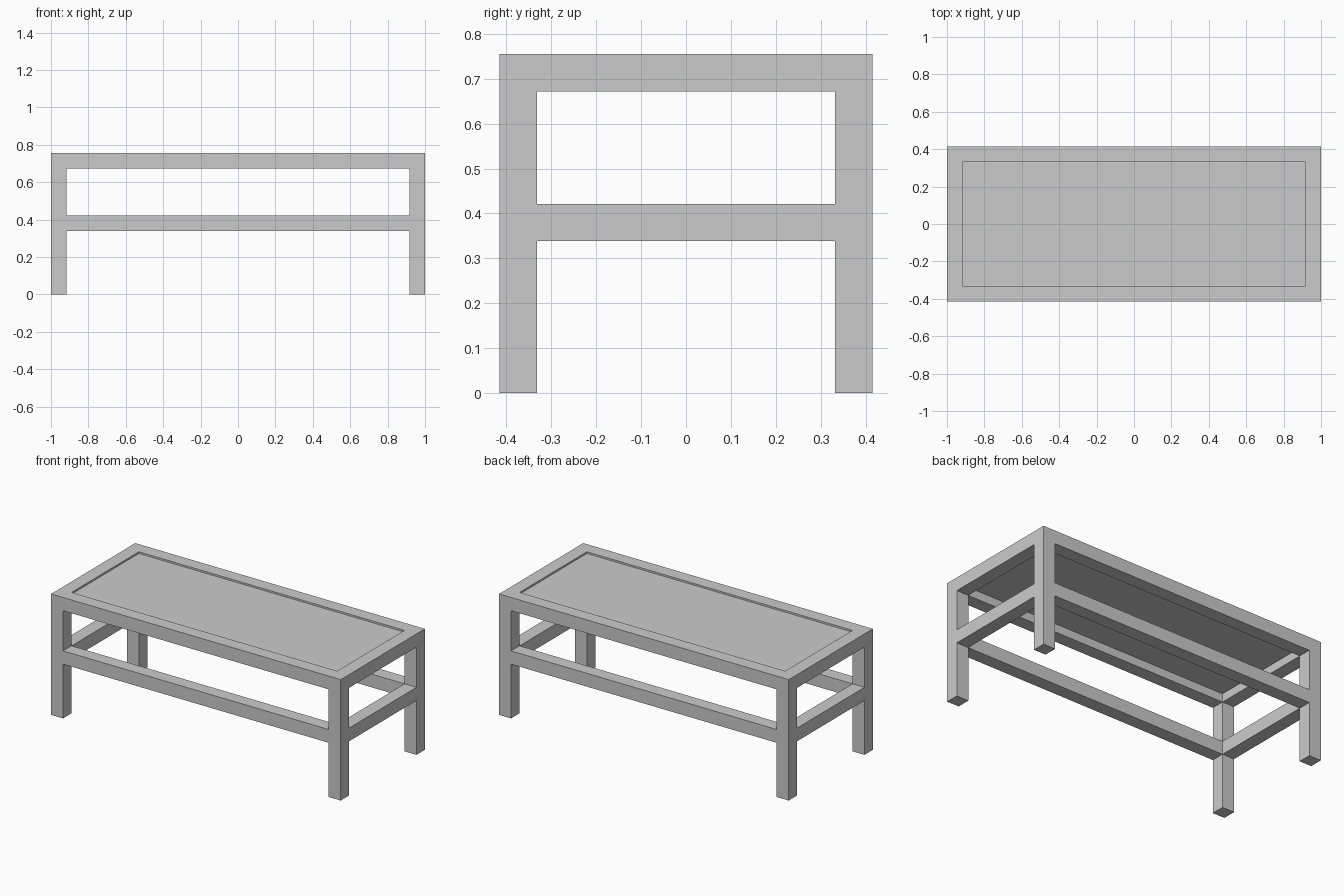
import bpy

if "Cube" in bpy.data.objects:
    bpy.data.objects.remove(bpy.data.objects["Cube"])

LENGTH, DEPTH, HEIGHT = 2.0, 0.83, 0.755
BAR = 0.083                      # square section of legs and rails
X = LENGTH / 2 - BAR / 2         # leg centre lines
Y = DEPTH / 2 - BAR / 2
INNER_X, INNER_Y = LENGTH - 2 * BAR, DEPTH - 2 * BAR


def box(name, centre, size):
    bpy.ops.mesh.primitive_cube_add(size=1, location=centre)
    obj = bpy.context.object
    obj.name = name
    obj.scale = size
    bpy.ops.object.transform_apply(location=False, rotation=False, scale=True)
    return obj


# Four corner legs, full height
for y_name, sy in (("front", -1), ("back", 1)):
    for x_name, sx in (("left", -1), ("right", 1)):
        box(f"{y_name}_{x_name}_leg", (sx * X, sy * Y, HEIGHT / 2), (BAR, BAR, HEIGHT))

# Top frame and lower stretchers, fitted between the legs
for level, z in (("top", HEIGHT - BAR / 2), ("lower", 0.38)):
    for name, s in (("front", -1), ("back", 1)):
        box(f"{level}_{name}_rail", (0, s * Y, z), (INNER_X, BAR, BAR))
    for name, s in (("left", -1), ("right", 1)):
        box(f"{level}_{name}_rail", (s * X, 0, z), (BAR, INNER_Y, BAR))

# Thin table panel, set slightly below the frame's top
PANEL = 0.02
box("table_panel", (0, 0, HEIGHT - 0.011 - PANEL / 2), (INNER_X, INNER_Y, PANEL))
